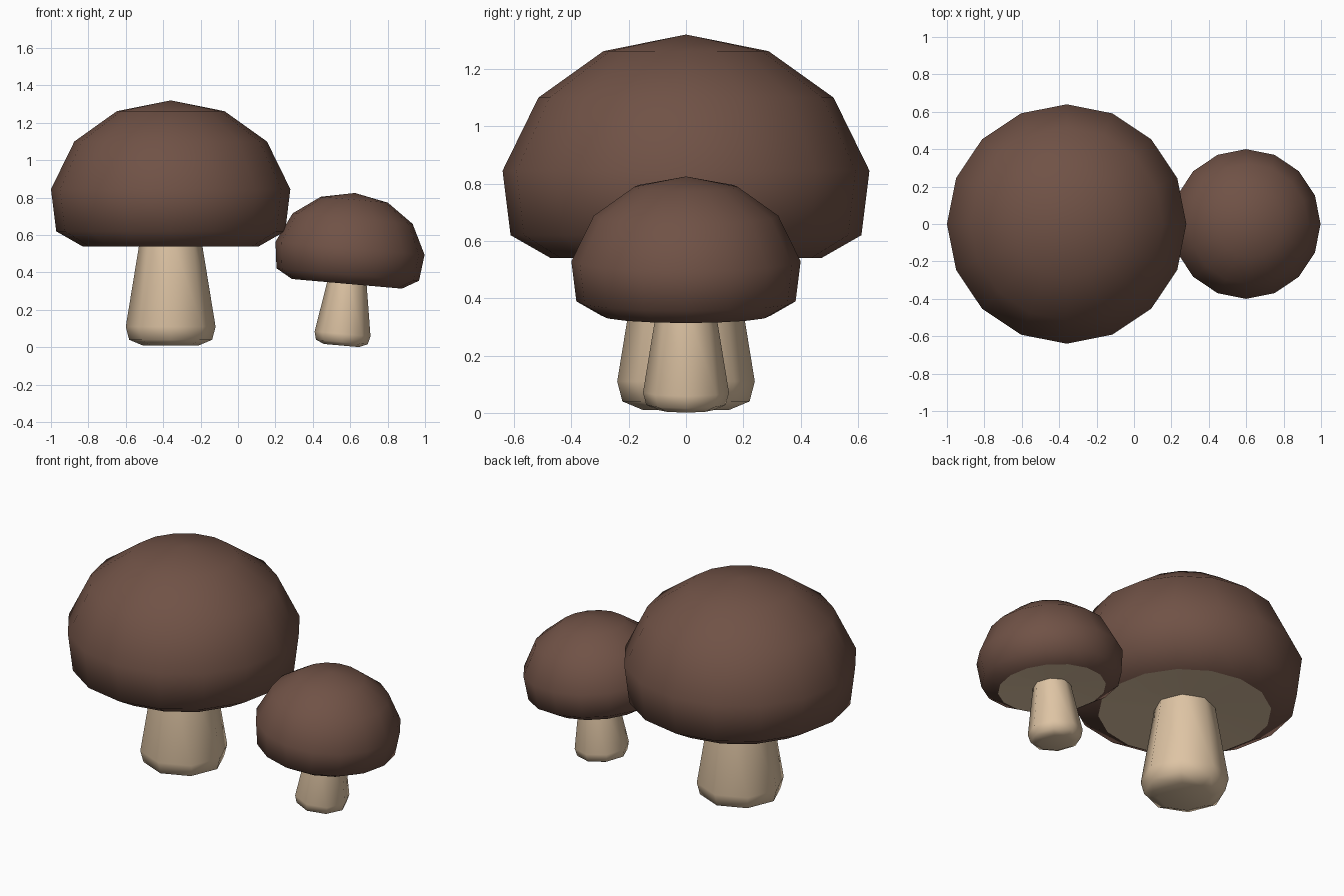
import bpy, bmesh, math
from mathutils import Matrix

if "Cube" in bpy.data.objects:
    bpy.data.objects.remove(bpy.data.objects["Cube"])


def material(name, rgb):
    m = bpy.data.materials.new(name)
    m.diffuse_color = (*rgb, 1)
    m.use_nodes = True
    m.node_tree.nodes["Principled BSDF"].inputs["Base Color"].default_value = m.diffuse_color
    return m


brown = material("cap_brown", (0.162, 0.084, 0.061))
cream = material("stem_cream", (0.73, 0.552, 0.371))

# Profiles as (radius, height); radius 0 makes a pole
CAP = [(0, 1.32), (0.288, 1.262), (0.515, 1.10), (0.64, 0.845), (0.612, 0.62), (0.472, 0.54)]
GILLS = [(0.472, 0.54), (0.15, 0.558)]
STEM = [(0.16, 0.60), (0.24, 0.11), (0.222, 0.04), (0.15, 0.01), (0, 0.01)]


def lathe(name, profile, sides, mat, matrix):
    """Revolve a top-to-bottom profile around z."""
    bm = bmesh.new()
    rings = []
    for r, z in profile:
        n = sides if r > 0 else 1
        rings.append([bm.verts.new((r * math.cos(2 * math.pi * i / sides),
                                    r * math.sin(2 * math.pi * i / sides), z)) for i in range(n)])
    for a, b in zip(rings, rings[1:]):
        for i in range(sides):
            j = (i + 1) % sides
            quad = [a[i % len(a)], b[i % len(b)], b[j % len(b)], a[j % len(a)]]
            bm.faces.new(list(dict.fromkeys(quad)))
    for f in bm.faces:
        f.smooth = True
    me = bpy.data.meshes.new(name)
    bm.to_mesh(me)
    bm.free()
    me.materials.append(mat)
    ob = bpy.data.objects.new(name, me)
    ob.matrix_world = matrix
    bpy.context.collection.objects.link(ob)


def mushroom(prefix, x, z, scale, tilt):
    m = (Matrix.Translation((x, 0, z)) @ Matrix.Rotation(math.radians(tilt), 4, 'Y')
         @ Matrix.Scale(scale, 4))
    lathe(prefix + "_cap", CAP, 16, brown, m)
    lathe(prefix + "_cap_underside", GILLS, 16, cream, m)
    lathe(prefix + "_stem", STEM, 8, cream, m)


# Large upright mushroom and a smaller, leaning copy
mushroom("large", -0.36, 0, 1, 0)
mushroom("small", 0.553, 0.003, 0.625, 5)
